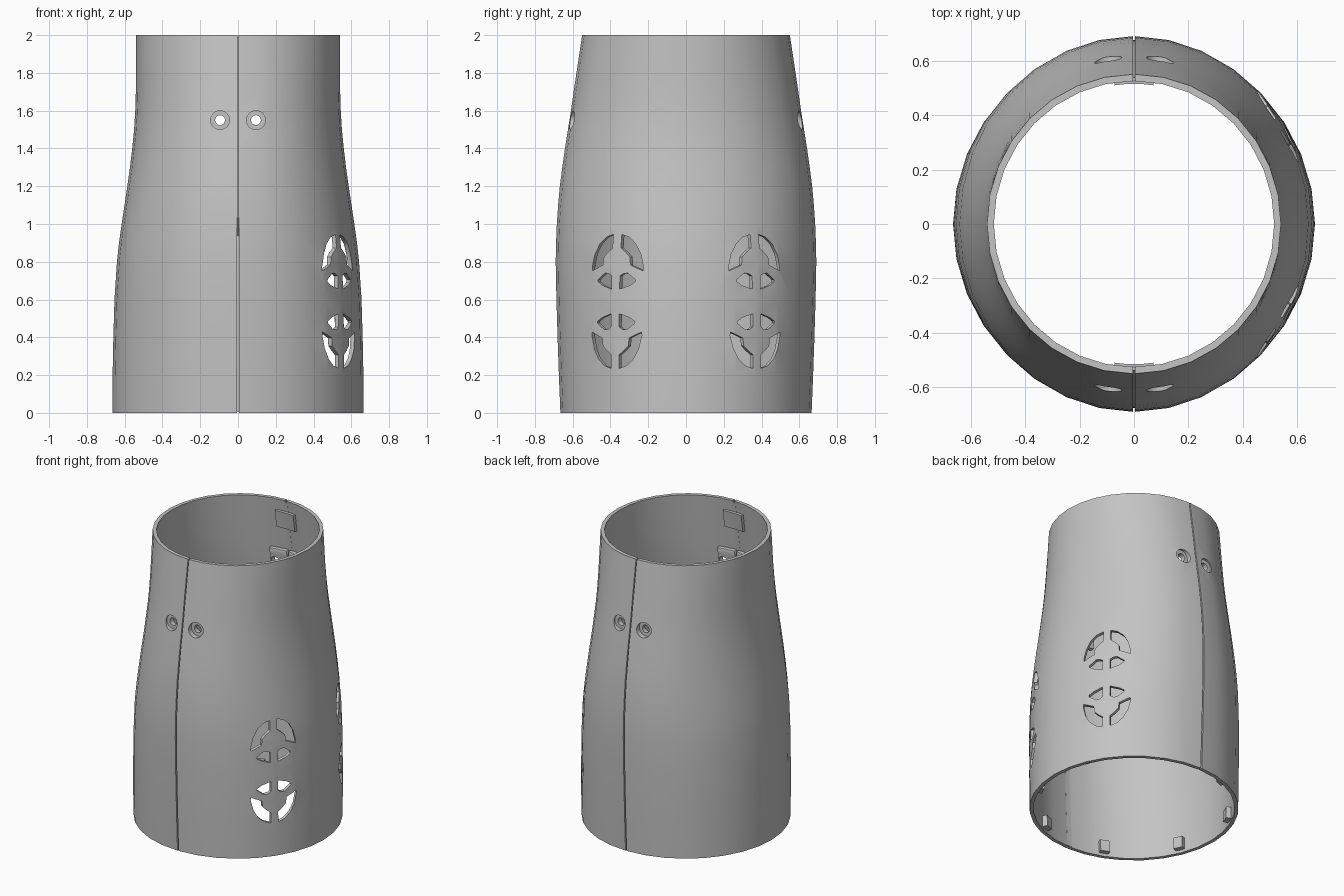
import bpy, bmesh, math
from mathutils import Vector

if "Cube" in bpy.data.objects:
    bpy.data.objects.remove(bpy.data.objects["Cube"])

WALL = 0.025
# height, half width in x, half depth in y
PROFILE = [(0.0, .665, .665), (.2, .664, .673), (.4, .66, .68), (.6, .654, .686),
           (.8, .641, .69), (.9, .63, .688), (1.0, .616, .684), (1.1, .601, .677),
           (1.2, .586, .668), (1.3, .572, .655), (1.4, .56, .641), (1.5, .55, .625),
           (1.6, .544, .609), (1.7, .541, .595), (1.8, .54, .58), (1.9, .54, .565),
           (2.0, .54, .55)]

grey = bpy.data.materials.new("light grey")
grey.diffuse_color = (.55, .55, .55, 1)
grey.use_nodes = True
grey.node_tree.nodes["Principled BSDF"].inputs["Base Color"].default_value = grey.diffuse_color


def radii(z):
    for (z0, a0, b0), (z1, a1, b1) in zip(PROFILE, PROFILE[1:]):
        if z <= z1:
            t = (z - z0) / (z1 - z0)
            return a0 + (a1 - a0) * t, b0 + (b1 - b0) * t
    return PROFILE[-1][1:]


def finish(name, bm):
    bmesh.ops.recalc_face_normals(bm, faces=bm.faces)
    me = bpy.data.meshes.new(name)
    bm.to_mesh(me)
    bm.free()
    ob = bpy.data.objects.new(name, me)
    bpy.context.collection.objects.link(ob)
    me.materials.append(grey)
    return ob


def shell(name, a0, a1, z0, z1, outer, inner, n):
    """Closed curved slab following the body between two angles and heights."""
    bm = bmesh.new()
    zs = [z0] + [p[0] for p in PROFILE if z0 + .001 < p[0] < z1 - .001] + [z1]
    cols = []
    for i in range(n + 1):
        a = a0 + (a1 - a0) * i / n
        loop = []
        for inset, heights in ((outer, zs), (inner, zs[::-1])):
            for z in heights:
                rx, ry = radii(z)
                loop.append(bm.verts.new(((rx - inset) * math.cos(a),
                                          (ry - inset) * math.sin(a), z)))
        cols.append(loop)
    m = len(cols[0])
    for c, d in zip(cols, cols[1:]):
        for j in range(m):
            bm.faces.new((c[j], d[j], d[(j + 1) % m], c[(j + 1) % m]))
    for c in (cols[0], cols[-1]):
        for j in range(len(zs) - 1):
            bm.faces.new((c[j], c[j + 1], c[m - 2 - j], c[m - 1 - j]))
    return finish(name, bm)


def prisms(name, polygons, angle, near, far):
    """Prisms pointing outward at an angle; polygons are (sideways, height)."""
    out = Vector((math.cos(angle), math.sin(angle), 0))
    side = Vector((-math.sin(angle), math.cos(angle), 0))
    bm = bmesh.new()
    for poly in polygons:
        rings = [[bm.verts.new(out * d + side * u + Vector((0, 0, z))) for u, z in poly]
                 for d in (near, far)]
        k = len(poly)
        bm.faces.new(rings[0])
        bm.faces.new(rings[1])
        for j in range(k):
            bm.faces.new((rings[0][j], rings[0][(j + 1) % k],
                          rings[1][(j + 1) % k], rings[1][j]))
    return finish(name, bm)


def cut(ob, cutter):
    mod = ob.modifiers.new("cut", 'BOOLEAN')
    mod.operation = 'DIFFERENCE'
    mod.solver = 'EXACT'
    mod.object = cutter
    bpy.context.view_layer.objects.active = ob
    bpy.ops.object.modifier_apply(modifier=mod.name)


def circle(u, z, r, n=24):
    return [(u + r * math.cos(2 * math.pi * i / n), z + r * math.sin(2 * math.pi * i / n))
            for i in range(n)]


# Two half shells with a narrow seam between them
Q, GAP = math.pi / 2, .0065
right = shell("right_half", -Q + GAP, Q - GAP, 0, 2, 0, WALL, 16)
left = shell("left_half", Q + GAP, 3 * Q - GAP, 0, 2, 0, WALL, 16)
parts = [right, left]

# Seam backing, screw bosses and top tabs, front and back
bosses = []
for word, a in (("front", -Q), ("back", Q)):
    parts.append(shell(word + "_seam_strip", a - .03, a + .03, .005, 1.99, .014, WALL + .002, 2))
    parts.append(shell(word + "_top_tab", a - .145, a + .145, 1.8, 1.92, WALL - .002, WALL + .022, 4))
    for s in (-1, 1):
        ends = sorted((a + s * GAP, a + s * .27))
        bosses.append(shell(word + "_screw_boss", *ends, 1.46, 1.64, WALL, .06, 4))
for b in bosses:
    bev = b.modifiers.new("round", 'BEVEL')
    bev.width, bev.segments, bev.limit_method = .012, 2, 'ANGLE'
    bev.angle_limit = math.radians(40)
    bpy.context.view_layer.objects.active = b
    bpy.ops.object.modifier_apply(modifier=bev.name)
parts += bosses

# Small lugs inside the bottom rim
for i in range(8):
    a = math.pi / 8 + i * math.pi / 4
    parts.append(shell("rim_lug", a - .05, a + .05, .02, .1, WALL - .003, .06, 2))

cutters = []

# Countersunk screw holes
for a in (-Q, Q):
    for r, near in ((.026, .4), (.05, .582)):
        tool = prisms("screw_cutter", [circle(s * .095, 1.55, r) for s in (-1, 1)], a, near, .8)
        cutters.append(tool)
        for ob in [right, left] + bosses:
            if ob in (right, left) or ob.name.startswith("front") == (a < 0):
                cut(ob, tool)

# Round vents, each a ring and two wedges per side, mirrored up and down
ARC = [(.025, .175), (.07, .16), (.11, .125), (.14, .07), (.157, 0), (.155, -.018),
       (.085, .013), (.08, .055), (.055, .08), (.025, .103)]
WEDGE = [(.025, -.045), (.045, -.032), (.07, -.03), (.118, -.066), (.115, -.076),
         (.085, -.095), (.025, -.115)]
pattern = [[(su * u, .59 + sv * (.18 + v)) for u, v in shape]
           for shape in (ARC, WEDGE) for su in (-1, 1) for sv in (-1, 1)]
for a in (-math.radians(34.5), math.radians(34.5)):
    tool = prisms("vent_cutter", pattern, a, .5, .8)
    cutters.append(tool)
    cut(right, tool)

for tool in cutters:
    bpy.data.objects.remove(tool)

# Smooth shading with crisp edges
bpy.ops.object.select_all(action='DESELECT')
for ob in parts:
    ob.select_set(True)
bpy.context.view_layer.objects.active = right
bpy.ops.object.shade_smooth_by_angle(angle=math.radians(30))
